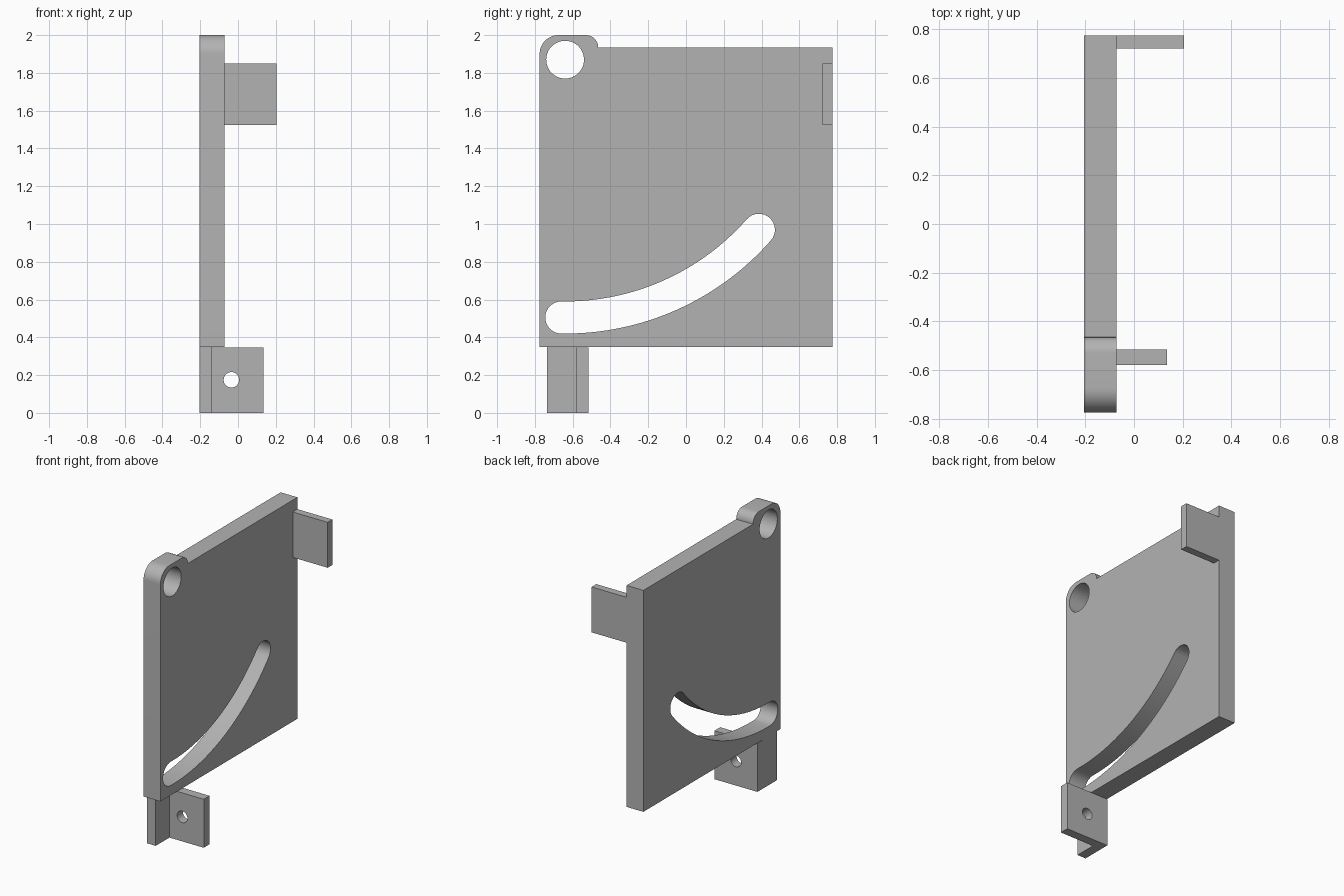
import bpy, bmesh
from math import cos, sin, radians, atan2, degrees, hypot
from mathutils import Vector

if "Cube" in bpy.data.objects:
    bpy.data.objects.remove(bpy.data.objects["Cube"])

grey = bpy.data.materials.new("plain grey")
grey.diffuse_color = (0.45, 0.45, 0.45, 1)
grey.use_nodes = True
grey.node_tree.nodes["Principled BSDF"].inputs["Base Color"].default_value = grey.diffuse_color


def arc(cx, cy, r, a0, a1, n):
    """Points along an arc, angles in degrees."""
    return [(cx + r * cos(radians(a0 + (a1 - a0) * i / n)),
             cy + r * sin(radians(a0 + (a1 - a0) * i / n))) for i in range(n + 1)]


def circle(cx, cy, r, n=48):
    return arc(cx, cy, r, 0, 360, n)[:-1]


def extruded(name, loops, place, offset):
    """Fill an outline with holes, then extrude it by offset."""
    bm = bmesh.new()
    edges = []
    for loop in loops:
        vs = [bm.verts.new(place(u, v)) for u, v in loop]
        edges += [bm.edges.new((vs[i - 1], vs[i])) for i in range(len(vs))]
    bmesh.ops.triangle_fill(bm, use_beauty=True, use_dissolve=False, edges=edges)
    ext = bmesh.ops.extrude_face_region(bm, geom=bm.faces[:], use_keep_orig=True)
    bmesh.ops.translate(bm, vec=Vector(offset),
                        verts=[g for g in ext["geom"] if isinstance(g, bmesh.types.BMVert)])
    bmesh.ops.recalc_face_normals(bm, faces=bm.faces[:])
    mesh = bpy.data.meshes.new(name)
    bm.to_mesh(mesh)
    bm.free()
    mesh.materials.append(grey)
    ob = bpy.data.objects.new(name, mesh)
    bpy.context.collection.objects.link(ob)
    bpy.ops.object.select_all(action='DESELECT')
    ob.select_set(True)
    bpy.context.view_layer.objects.active = ob
    bpy.ops.object.shade_smooth_by_angle(angle=radians(30))
    return ob


# Main plate: square with a rounded ear at the pivot corner
X0, X1 = -0.205, -0.072
PY, PZ = -0.64, 1.87
outline = [(-0.775, 0.35), (0.775, 0.35), (0.775, 1.935)]
outline += arc(-0.53, 1.935, 0.065, 0, 90, 12)
outline += arc(-0.675, 1.90, 0.10, 90, 180, 14)

# Curved slot centred on the pivot hole
R, W = 1.365, 0.085
a0 = degrees(atan2(0.505 - PZ, -0.66 - PY))
a1 = degrees(atan2(0.97 - PZ, 0.385 - PY))
ends = [(PY + R * cos(radians(a)), PZ + R * sin(radians(a))) for a in (a0, a1)]
slot = arc(PY, PZ, R + W, a0, a1, 32)
slot += arc(*ends[1], W, a1, a1 + 180, 16)[1:-1]
slot += arc(PY, PZ, R - W, a1, a0, 32)
slot += arc(*ends[0], W, a0 + 180, a0 + 360, 16)[1:-1]

extruded("main_plate", [outline, circle(PY, PZ, 0.10), slot],
         lambda u, v: (X0, u, v), (X1 - X0, 0, 0))

# Upper tab, flush with the rear edge
extruded("upper_tab", [[(X1, 1.525), (0.205, 1.525), (0.205, 1.85), (X1, 1.85)]],
         lambda u, v: (u, 0.722, v), (0, 0.053, 0))

# Lower angle bracket: leg under the plate and a drilled flange
extruded("bracket_leg", [[(-0.735, 0), (-0.58, 0), (-0.58, 0.35), (-0.735, 0.35)]],
         lambda u, v: (X0, u, v), (0.068, 0, 0))
extruded("bracket_flange",
         [[(X0, 0), (0.135, 0), (0.135, 0.347), (X0, 0.347)], circle(-0.035, 0.175, 0.041, 32)],
         lambda u, v: (u, -0.58, v), (0, 0.065, 0))
